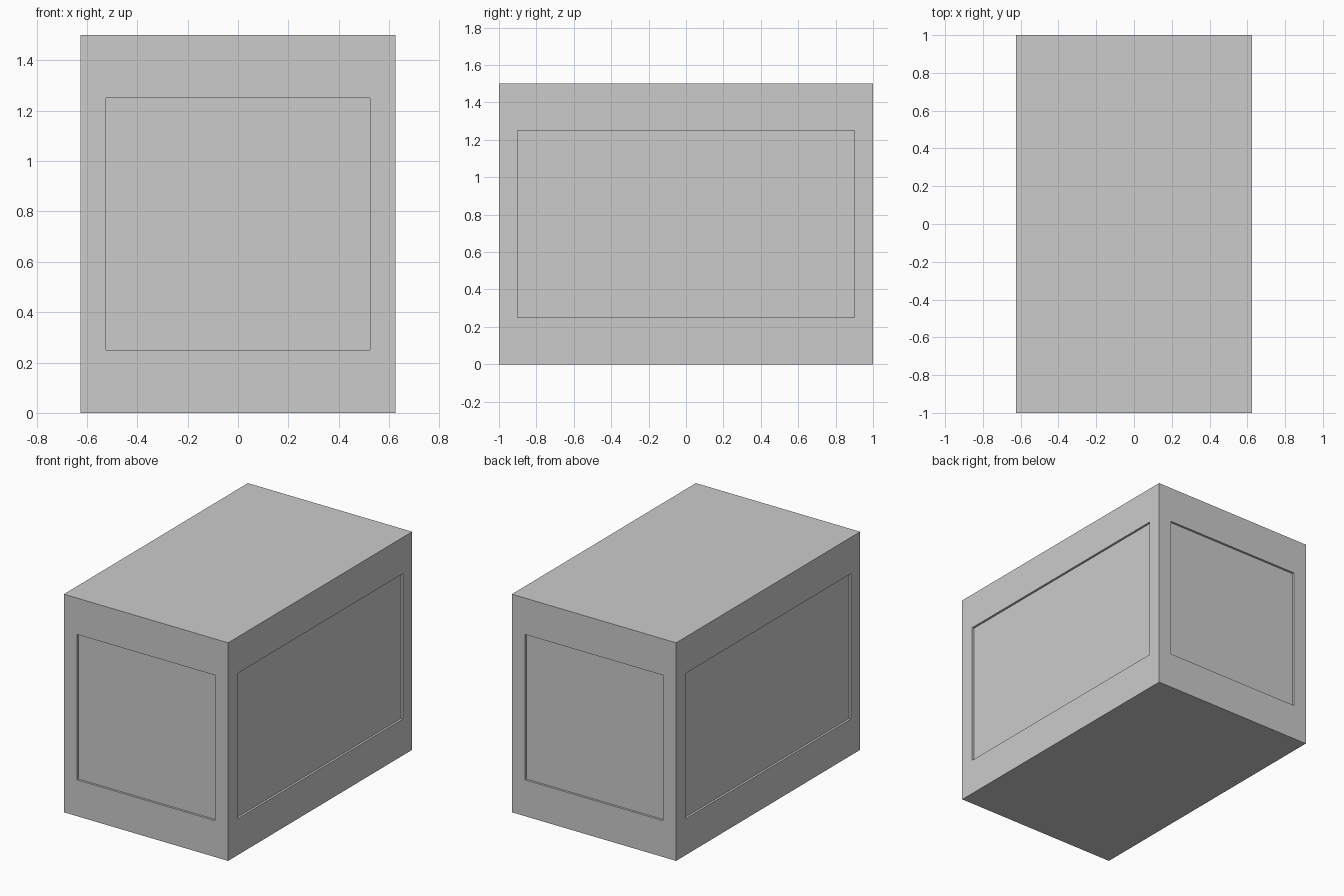
import bpy, bmesh
from mathutils import Matrix

if "Cube" in bpy.data.objects:
    bpy.data.objects.remove(bpy.data.objects["Cube"])

WIDTH, LENGTH, HEIGHT = 1.25, 2.0, 1.5
SIDE_MARGIN, PANEL_BOTTOM, PANEL_TOP = 0.10, 0.25, 1.25
RECESS = 0.015

# Main box standing on the ground
bm = bmesh.new()
bmesh.ops.create_cube(bm, size=1.0, matrix=Matrix.Translation((0, 0, HEIGHT / 2))
                      @ Matrix.Diagonal((WIDTH, LENGTH, HEIGHT, 1)))
bm.normal_update()

# Recessed panel on each of the four upright sides
for face in [f for f in bm.faces if abs(f.normal.z) < 0.5]:
    normal = face.normal.copy()
    bmesh.ops.inset_individual(bm, faces=[face], thickness=SIDE_MARGIN, use_even_offset=True)
    for v in face.verts:
        v.co.z = PANEL_TOP if v.co.z > HEIGHT / 2 else PANEL_BOTTOM
    panel = bmesh.ops.extrude_discrete_faces(bm, faces=[face])["faces"][0]
    bmesh.ops.translate(bm, verts=panel.verts[:], vec=-normal * RECESS)

bmesh.ops.recalc_face_normals(bm, faces=bm.faces[:])
mesh = bpy.data.meshes.new("panelled_box")
bm.to_mesh(mesh)
bm.free()
bpy.context.collection.objects.link(bpy.data.objects.new("panelled_box", mesh))
